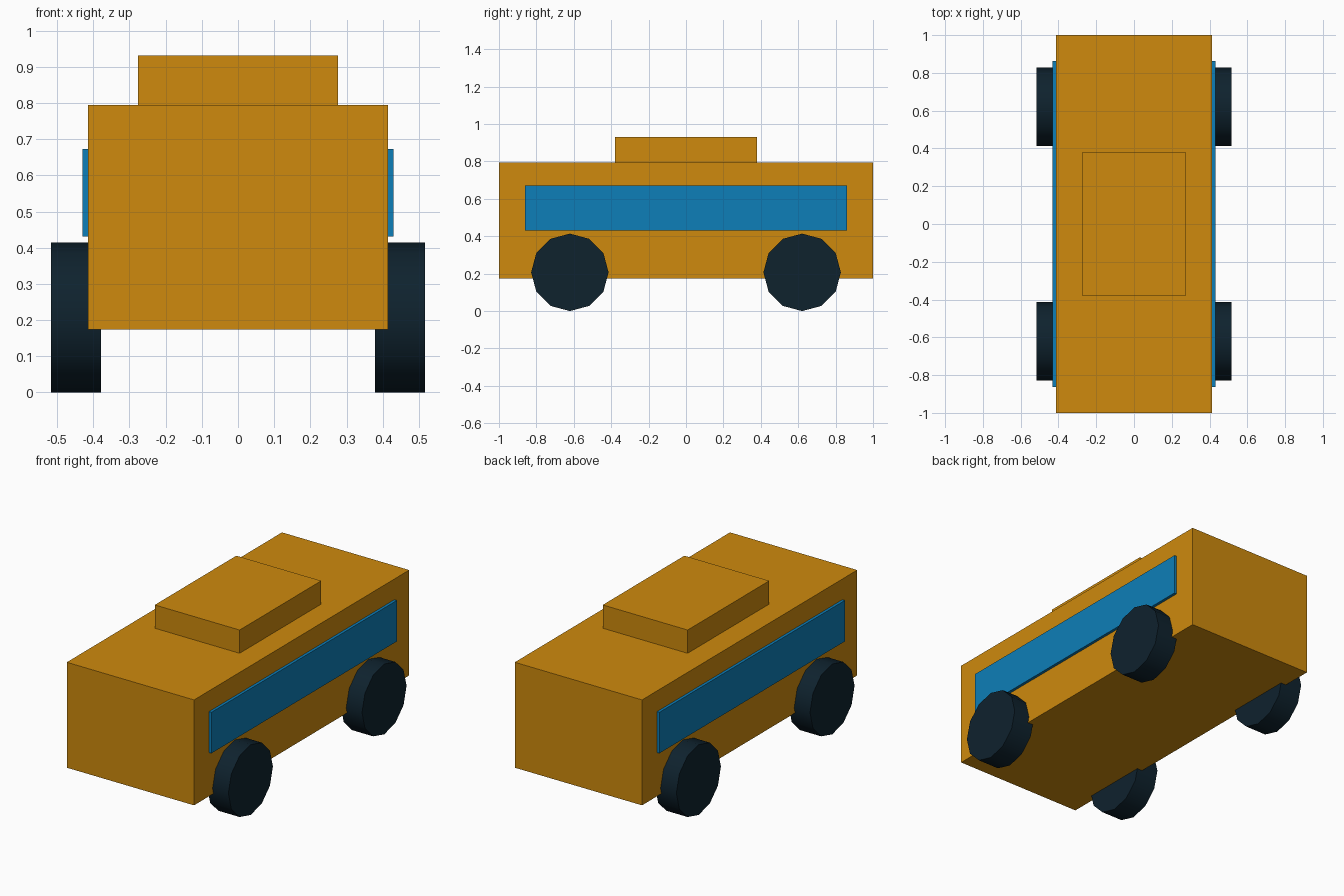
import bpy
from math import radians

default = bpy.data.objects.get("Cube")
if default:
    bpy.data.objects.remove(default, do_unlink=True)


def make_material(name, color):
    mat = bpy.data.materials.new(name)
    mat.use_nodes = True
    rgba = (*color, 1.0)
    mat.diffuse_color = rgba
    mat.node_tree.nodes["Principled BSDF"].inputs["Base Color"].default_value = rgba
    return mat


orange = make_material("orange paint", (0.62, 0.255, 0.004))
blue = make_material("blue glass", (0.004, 0.21, 0.48))
rubber = make_material("dark rubber", (0.0045, 0.016, 0.027))


def add_box(name, center, size, mat):
    bpy.ops.mesh.primitive_cube_add(size=1, location=center)
    box = bpy.context.object
    box.name = name
    box.scale = size
    bpy.ops.object.transform_apply(location=False, rotation=False, scale=True)
    box.data.materials.append(mat)
    return box


def add_wheel(name, center):
    bpy.ops.mesh.primitive_cylinder_add(
        vertices=12, radius=0.207, depth=0.138,
        location=center, rotation=(0, radians(90), 0))
    wheel = bpy.context.object
    wheel.name = name
    wheel.data.materials.append(rubber)
    # Round tread, crisp rims
    bpy.ops.object.shade_smooth_by_angle(angle=radians(40))
    return wheel


# Body and raised roof
add_box("body", (0, 0, 0.484), (0.828, 2.0, 0.62), orange)
add_box("roof", (0, 0, 0.862), (0.552, 0.758, 0.138), orange)

# Long side windows and the wheels on both sides
for side, sx in (("left", 1), ("right", -1)):
    add_box(f"{side}_window", (sx * 0.42, 0, 0.552), (0.021, 1.724, 0.241), blue)
    for end, sy in (("front", -1), ("rear", 1)):
        add_wheel(f"{end}_{side}_wheel", (sx * 0.448, sy * 0.621, 0.207))
